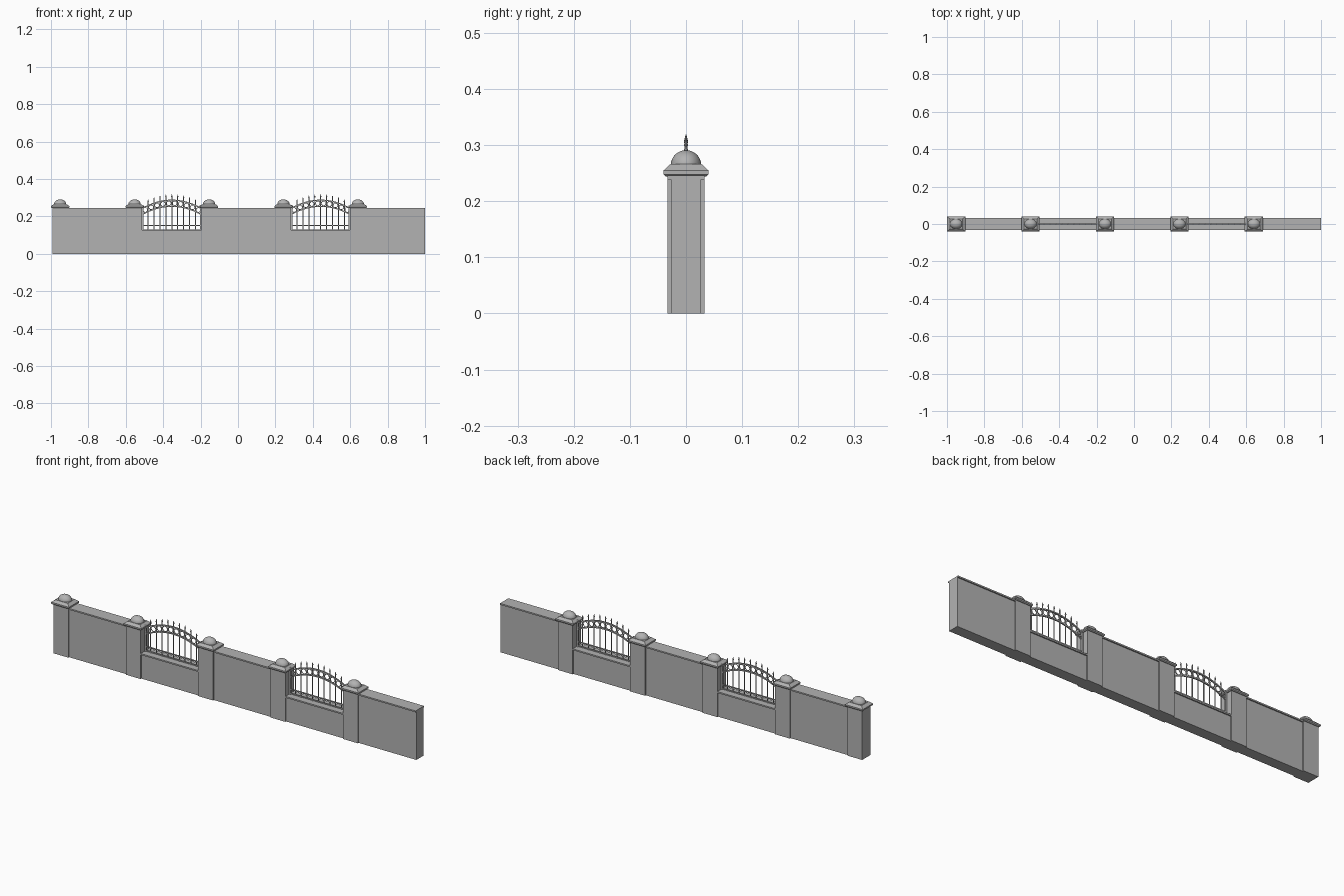
import bpy, bmesh, math
from mathutils import Matrix, Vector

if "Cube" in bpy.data.objects:
    bpy.data.objects.remove(bpy.data.objects["Cube"])

stone = bpy.data.materials.new("plain_grey")
stone.diffuse_color = (0.45, 0.45, 0.45, 1)
stone.use_nodes = True
stone.node_tree.nodes["Principled BSDF"].inputs["Base Color"].default_value = stone.diffuse_color


def finish(name, bm, smooth=False):
    bmesh.ops.recalc_face_normals(bm, faces=bm.faces)
    me = bpy.data.meshes.new(name)
    bm.to_mesh(me)
    bm.free()
    ob = bpy.data.objects.new(name, me)
    bpy.context.collection.objects.link(ob)
    me.materials.append(stone)
    if smooth:
        bpy.ops.object.select_all(action='DESELECT')
        ob.select_set(True)
        bpy.context.view_layer.objects.active = ob
        bpy.ops.object.shade_smooth_by_angle(angle=math.radians(40))
    return ob


def box(bm, x0, x1, hy, z0, z1):
    m = Matrix.Translation(((x0 + x1) / 2, 0, (z0 + z1) / 2)) @ Matrix.Diagonal((x1 - x0, 2 * hy, z1 - z0, 1))
    bmesh.ops.create_cube(bm, size=1, matrix=m)


def loft(bm, cx, levels):
    """Stack of rectangles (half x, half y, z) joined into one solid."""
    rings = [[bm.verts.new((cx + sx * hx, sy * hy, z)) for sx, sy in ((-1, -1), (1, -1), (1, 1), (-1, 1))]
             for hx, hy, z in levels]
    for a, b in zip(rings, rings[1:]):
        for i in range(4):
            bm.faces.new((a[i], a[(i + 1) % 4], b[(i + 1) % 4], b[i]))
    bm.faces.new(rings[0][::-1])
    bm.faces.new(rings[-1])


def arch_rail(bm, x0, x1, height, t, hy, n=24):
    """Rectangular bar that follows the curve height(x)."""
    rings = []
    for i in range(n + 1):
        x = x0 + (x1 - x0) * i / n
        z = height(x)
        rings.append([bm.verts.new((x, y, z + dz)) for y, dz in ((-hy, -t), (hy, -t), (hy, t), (-hy, t))])
    for a, b in zip(rings, rings[1:]):
        for i in range(4):
            bm.faces.new((a[i], a[(i + 1) % 4], b[(i + 1) % 4], b[i]))
    bm.faces.new(rings[0])
    bm.faces.new(rings[-1][::-1])


def ring(bm, cx, cz, R, r, n=14, k=6):
    """Small iron circle standing in the gate plane."""
    vs = []
    for i in range(n):
        a = 2 * math.pi * i / n
        row = []
        for j in range(k):
            b = 2 * math.pi * j / k
            d = R + r * math.cos(b)
            row.append(bm.verts.new((cx + d * math.cos(a), r * math.sin(b), cz + d * math.sin(a))))
        vs.append(row)
    for i in range(n):
        for j in range(k):
            i2, j2 = (i + 1) % n, (j + 1) % k
            bm.faces.new((vs[i][j], vs[i2][j], vs[i2][j2], vs[i][j2]))


def cyl(bm, x, z0, z1, r0, r1, seg=8):
    bmesh.ops.create_cone(bm, cap_ends=True, segments=seg, radius1=r0, radius2=r1, depth=z1 - z0,
                          matrix=Matrix.Translation((x, 0, (z0 + z1) / 2)))


pillars = [-0.951 + 0.398 * i for i in range(5)]
PW = 0.041  # pillar half width

# Pillars with moulded caps and domes
for n, cx in enumerate(pillars):
    bm = bmesh.new()
    box(bm, cx - PW, cx + PW, 0.033, 0, 0.246)
    finish(f"pillar_{n}", bm)
    bm = bmesh.new()
    loft(bm, cx, [(0.044, 0.036, 0.244), (0.049, 0.040, 0.248), (0.049, 0.040, 0.255), (0.034, 0.028, 0.266)])
    finish(f"pillar_cap_{n}", bm)
    bm = bmesh.new()
    bmesh.ops.create_uvsphere(bm, u_segments=32, v_segments=16, radius=1,
                              matrix=Matrix.Translation((cx, 0, 0.265)) @ Matrix.Diagonal((0.033, 0.027, 0.026, 1)))
    bmesh.ops.bisect_plane(bm, geom=bm.verts[:] + bm.edges[:] + bm.faces[:], plane_co=(0, 0, 0.2645),
                           plane_no=(0, 0, 1), clear_inner=True)
    finish(f"pillar_dome_{n}", bm, True)

# Wall panels: tall ones, and low ones under the gates, each with a coping
ends = pillars[1:] + [1.0 + PW]
for n, (a, b) in enumerate(zip(pillars, ends)):
    top = 0.127 if n in (1, 3) else 0.246
    bm = bmesh.new()
    box(bm, a + PW, b - PW, 0.027, 0, top - 0.007)
    finish(f"wall_panel_{n}", bm)
    bm = bmesh.new()
    box(bm, a + PW, b - PW, 0.033, top - 0.007, top)
    finish(f"wall_coping_{n}", bm)

# Iron grilles above the low walls
for n in (1, 3):
    x0, x1 = pillars[n] + PW, pillars[n + 1] - PW
    mid, half = (x0 + x1) / 2, (x1 - x0) / 2

    def upper(x):
        return 0.243 + 0.044 * (1 - ((x - mid) / half) ** 2)

    def lower(x):
        return upper(x) - 0.033

    bm = bmesh.new()
    for s in (-1, 1):  # side posts with knobs
        px = mid + s * (half - 0.004)
        box(bm, px - 0.004, px + 0.004, 0.004, 0.127, 0.25)
        bmesh.ops.create_uvsphere(bm, u_segments=10, v_segments=6, radius=0.006,
                                  matrix=Matrix.Translation((px, 0, 0.254)))
    box(bm, x0, x1, 0.003, 0.129, 0.134)
    box(bm, x0, x1, 0.003, 0.149, 0.154)
    arch_rail(bm, x0, x1, upper, 0.003, 0.003)
    arch_rail(bm, x0, x1, lower, 0.003, 0.003)
    finish(f"grille_frame_{n}", bm)

    bm = bmesh.new()
    step = 2 * half / 10
    for i in range(1, 10):  # upright bars with spear tips
        x = x0 + step * i
        tip = upper(x) + 0.032
        cyl(bm, x, 0.127, tip - 0.012, 0.0025, 0.0025)
        cyl(bm, x, tip - 0.016, tip - 0.012, 0.0025, 0.0036)
        cyl(bm, x, tip - 0.012, tip, 0.0036, 0.0008)
    finish(f"grille_bars_{n}", bm, True)

    bm = bmesh.new()
    for i in range(10):  # circles between the arched rails
        x = x0 + step * (i + 0.5)
        ring(bm, x, (upper(x) + lower(x)) / 2, 0.0125, 0.0018)
    finish(f"grille_circles_{n}", bm, True)
